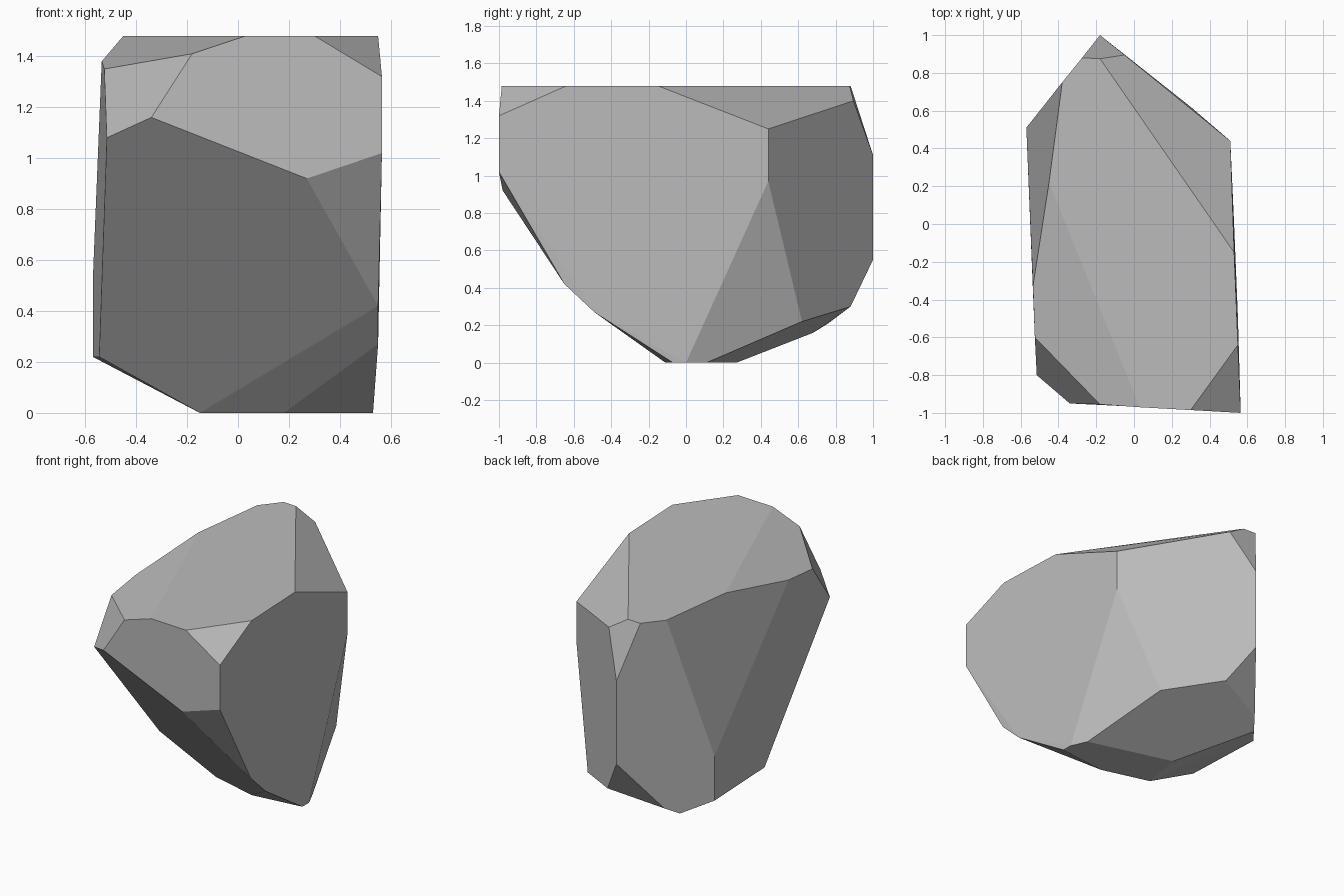
import bpy
import bmesh
import math

default_cube = bpy.data.objects.get("Cube")
if default_cube:
    bpy.data.objects.remove(default_cube, do_unlink=True)


def make_material(name, linear_colour):
    """One flat colour, shown in both the viewport and a render."""
    material = bpy.data.materials.new(name)
    material.use_nodes = True
    material.diffuse_color = linear_colour
    shader = material.node_tree.nodes["Principled BSDF"]
    shader.inputs["Base Color"].default_value = linear_colour
    shader.inputs["Roughness"].default_value = 0.9
    return material


def chiselled_hull(name, corners, material):
    """Wrap the corners in a convex skin and merge nearly coplanar triangles into facets."""
    mesh = bpy.data.meshes.new(name)
    bm = bmesh.new()
    for corner in corners:
        bm.verts.new(corner)
    hull = bmesh.ops.convex_hull(bm, input=list(bm.verts))
    unused = {g for g in hull["geom_interior"] + hull["geom_unused"]
              if isinstance(g, bmesh.types.BMVert)}
    bmesh.ops.delete(bm, geom=list(unused), context="VERTS")
    bmesh.ops.dissolve_limit(bm, angle_limit=math.radians(4),
                             verts=list(bm.verts), edges=list(bm.edges))
    bmesh.ops.recalc_face_normals(bm, faces=list(bm.faces))
    for face in bm.faces:
        face.smooth = False
    bm.to_mesh(mesh)
    bm.free()
    mesh.materials.append(material)
    rock = bpy.data.objects.new(name, mesh)
    bpy.context.scene.collection.objects.link(rock)
    return rock


def at_height(outline, height):
    """Lift a flat outline to a level."""
    return [(x, y, height) for x, y in outline]


# Flat crown and flat base outlines
crown = at_height([(.53, -.15), (.55, -.64), (.3, -.985), (.03, -.97),
                   (-.45, .22), (-.38, .75), (-.275, .88), (-.18, .875)], 1.48)
base = at_height([(.18, -.11), (.53, -.07), (.53, 0), (.48, .11),
                  (-.1, .27), (-.15, -.02)], 0)

# Chipped shoulders just under the crown
shoulder = [(-.535, -.33, 1.38), (-.525, -.6, 1.35), (-.18, -.955, 1.41),
            (-.05, .895, 1.4)]

# Upright corners, each given by its position and its lower and upper ends
upright_corners = [(.565, -1, 1.02, 1.32), (.51, .44, .97, 1.25),
                   (-.18, 1, .55, 1.11), (-.57, .51, .22, .52)]
uprights = [(x, y, z) for x, y, low, high in upright_corners for z in (low, high)]

# Overhanging front edge and the undercut that runs down to the base
brow = [(-.34, -.95, 1.16), (-.515, -.8, 1.08), (.27, -.98, .92)]
undercut = [(.55, -.65, .42), (.55, -.49, .27), (-.545, -.06, .22),
            (.3, .62, .22), (-.03, .88, .3), (-.37, .76, .21), (-.43, .68, .16)]

stone = make_material("grey stone", (.5, .5, .5, 1))
chiselled_hull("rock", crown + base + shoulder + uprights + brow + undercut, stone)
